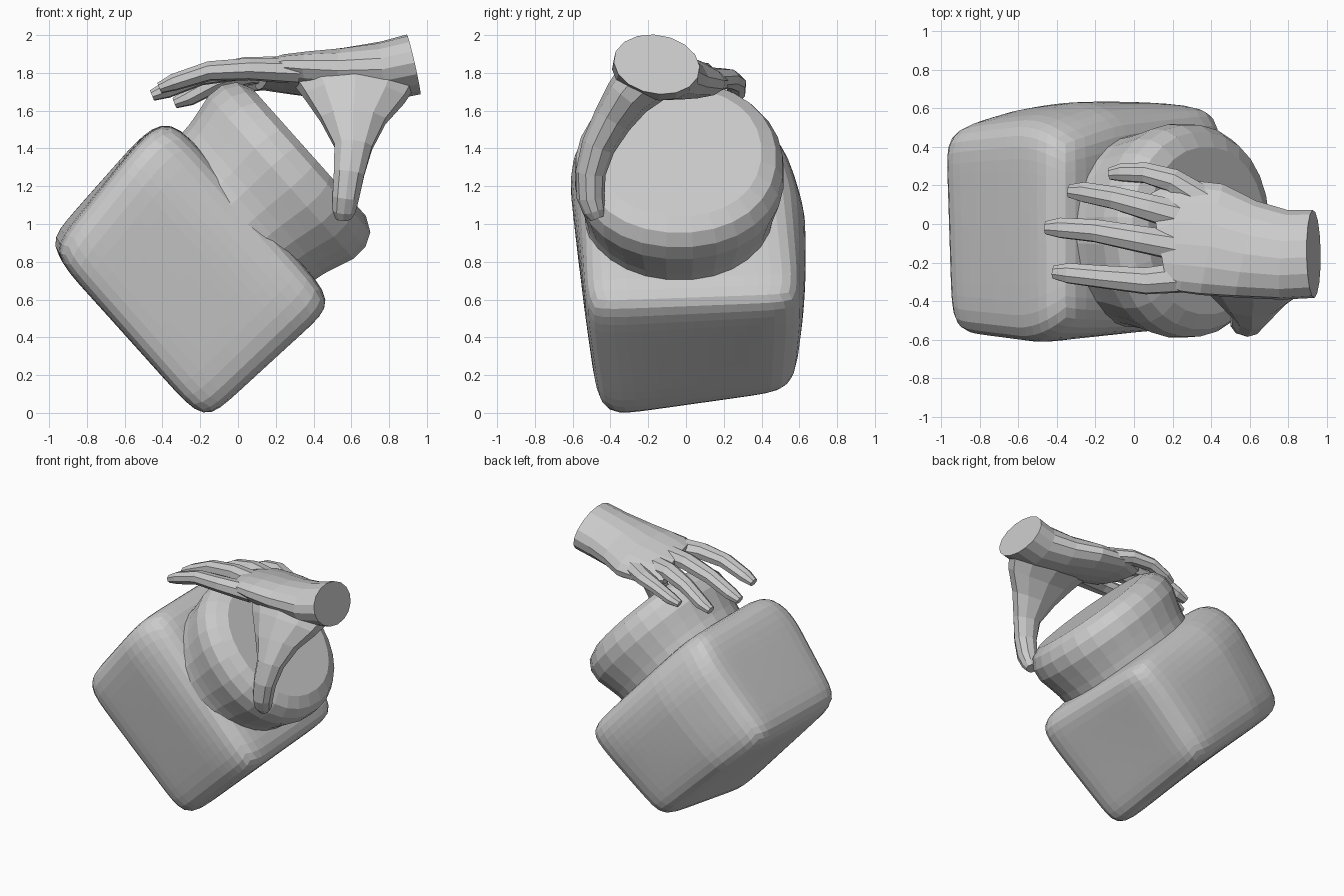
import bpy, bmesh
from math import cos, sin, tau
from mathutils import Vector as V

if "Cube" in bpy.data.objects:
    bpy.data.objects.remove(bpy.data.objects["Cube"])

# Jar frame: N runs from base to lid, T runs across the jar, both in the xz plane
N, T = V((0.746, 0, 0.665)), V((0.665, 0, -0.746))


def jar(t, y, s):
    return T * t + V((0, y, 0)) + N * s


def make(name, bm):
    bmesh.ops.recalc_face_normals(bm, faces=bm.faces)
    me = bpy.data.meshes.new(name)
    bm.to_mesh(me)
    bm.free()
    ob = bpy.data.objects.new(name, me)
    bpy.context.collection.objects.link(ob)
    return ob


def loft(name, stations, side, sides=8, power=1.0):
    """Skin (super)elliptical rings: each station is (centre, half width, half depth)."""
    def se(x):
        return abs(x) ** power * (1 if x > 0 else -1)
    bm = bmesh.new()
    pts = [V(s[0]) for s in stations]
    rings = []
    for i, (c, a, b) in enumerate(stations):
        tan = (pts[min(i + 1, len(pts) - 1)] - pts[max(i - 1, 0)]).normalized()
        u = V(side)
        u = (u - tan * u.dot(tan)).normalized()
        w = tan.cross(u)
        rings.append([bm.verts.new(pts[i] + u * a * se(cos(tau * (k + .5) / sides))
                                   + w * b * se(sin(tau * (k + .5) / sides)))
                      for k in range(sides)])
    for r, q in zip(rings, rings[1:]):
        for k in range(sides):
            j = (k + 1) % sides
            bm.faces.new((r[k], r[j], q[j], q[k]))
    bm.faces.new(rings[0])
    bm.faces.new(rings[-1])
    return make(name, bm)


# Jar body: rounded, skewed block; corners are (t, y, s)
corners = {
    (-1, -1, -1): (-1.29, -.58, -.18), (1, -1, -1): (-.06, -.45, -.19),
    (-1, 1, -1): (-1.36, .55, -.17), (1, 1, -1): (-.16, .58, -.07),
    (-1, -1, 1): (-1.46, -.66, .78), (1, -1, 1): (-.08, -.55, .78),
    (-1, 1, 1): (-1.46, .63, .78), (1, 1, 1): (-.13, .63, .78),
}
bm = bmesh.new()
bmesh.ops.create_cube(bm, size=2)
bmesh.ops.subdivide_edges(bm, edges=bm.edges[:], cuts=15, use_grid_fill=True)
P = 9
for v in bm.verts:
    u = v.co / sum(abs(c) ** P for c in v.co) ** (1 / P)
    p = V((0, 0, 0))
    for k, c in corners.items():
        p += V(c) * ((1 + k[0] * u.x) * (1 + k[1] * u.y) * (1 + k[2] * u.z) / 8)
    # gentle swelling of the back
    p.y += .03 * max(0, u.y) * (1 - u.x ** 2) * (1 - u.z ** 2)
    # the shoulder draws in toward the neck, most on the upper side
    f = max(0, u.z - .2) / .8
    p.y *= 1 - .20 * f * f * (.5 - .5 * u.x) - .03 * f * f
    p.x += .05 * f ** 3 * (.5 - .5 * u.x)
    # upper side rounds over strongly toward the back
    p.y -= .07 * max(0, u.y - .3) * max(0, -u.x - .3) / .49
    v.co = jar(*p)
make("jar_body", bm)

# Jar lid with neck
lid = [(.66, .52), (.76, .52), (.83, .53), (.91, .55), (1.0, .575),
       (1.09, .57), (1.16, .53), (1.20, .45)]
loft("jar_lid", [(jar(-.78, -.035, s), r * 1.01, r * .965) for s, r in lid],
     T, 28, .93)

# Palm and wrist
palm = [
    ((.93, -.155, 1.845), .23, .16), ((.78, -.16, 1.81), .235, .155),
    ((.58, -.13, 1.795), .26, .135), ((.40, -.08, 1.79), .30, .115),
    ((.24, -.06, 1.795), .30, .09), ((.13, -.08, 1.79), .25, .065),
]
loft("palm", palm, (0, 1, -.18), 16)

# Thumb, wide at the web
thumb = [
    ((.62, -.22, 1.765), .34, .15), ((.62, -.31, 1.67), .275, .125),
    ((.61, -.39, 1.55), .18, .105), ((.61, -.465, 1.41), .105, .09),
    ((.588, -.505, 1.27), .085, .08), ((.57, -.505, 1.14), .074, .074),
    ((.56, -.485, 1.07), .065, .06), ((.558, -.47, 1.03), .042, .04),
]
loft("thumb", thumb, (1, 0, 0), 10)

# Fingers: knuckle, two joints, pad and tip positions
fingers = {
    "index_finger": [(.32, -.27, 1.81), (.06, -.295, 1.82), (-.15, -.275, 1.81),
                     (-.34, -.255, 1.75), (-.415, -.25, 1.72)],
    "middle_finger": [(.32, -.13, 1.82), (.04, -.08, 1.825), (-.20, -.035, 1.785),
                      (-.38, -.02, 1.71), (-.455, -.02, 1.68)],
    "ring_finger": [(.32, .02, 1.79), (.08, .085, 1.80), (-.10, .135, 1.755),
                    (-.26, .165, 1.67), (-.335, .17, 1.64)],
    "little_finger": [(.38, .11, 1.77), (.20, .225, 1.77), (.06, .265, 1.745),
                      (-.06, .268, 1.695), (-.125, .26, 1.67)],
}
sizes = [(.085, .07), (.072, .06), (.062, .053), (.055, .046), (.036, .03)]
for name, pts in fingers.items():
    k = .9 if name == "little_finger" else 1
    loft(name, [(p, a * k, b * k) for p, (a, b) in zip(pts, sizes)], (0, 1, -.15))
